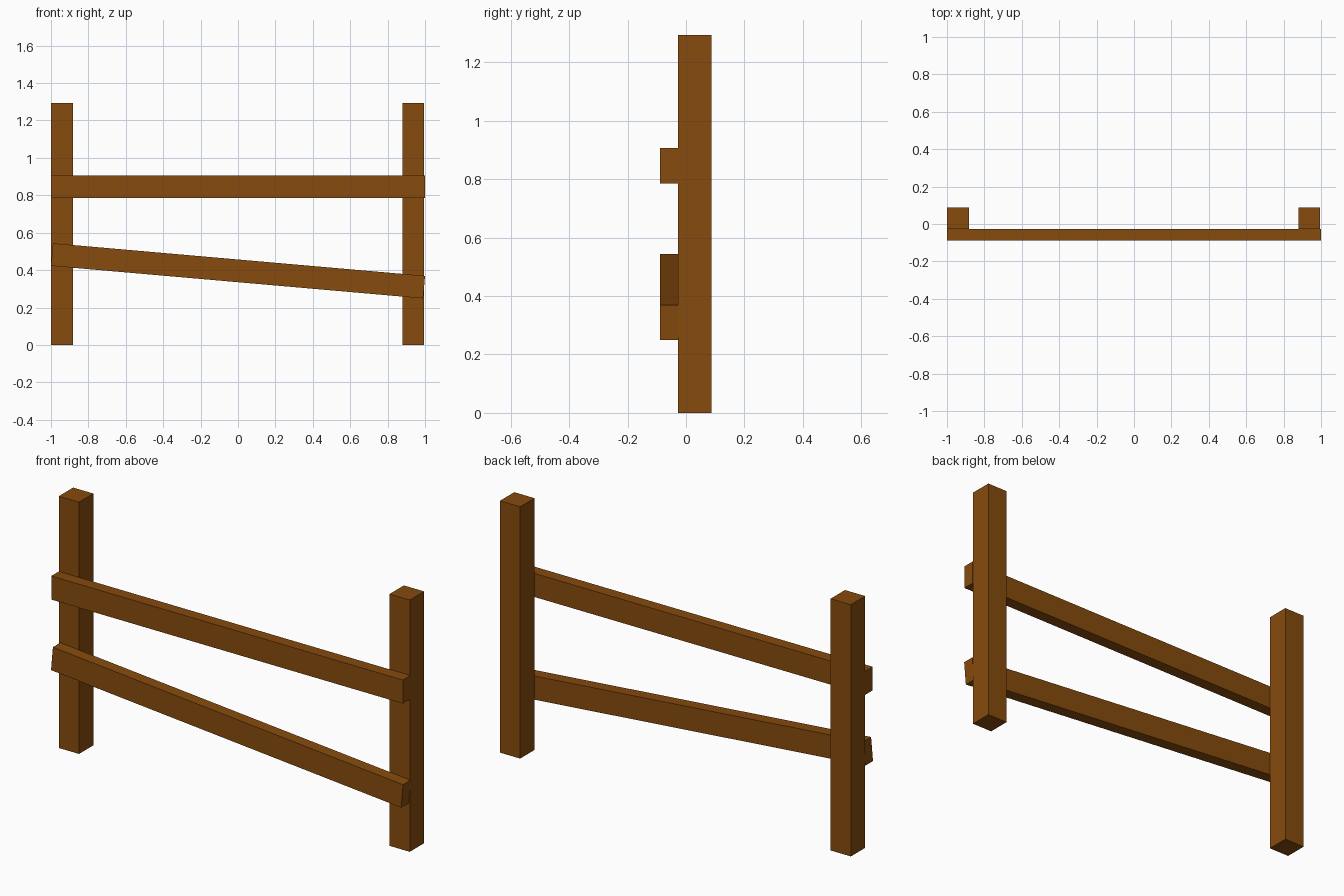
import bpy
from math import radians

if "Cube" in bpy.data.objects:
    bpy.data.objects.remove(bpy.data.objects["Cube"])

wood = bpy.data.materials.new("brown_wood")
wood.diffuse_color = (0.24, 0.07, 0.004, 1)
wood.use_nodes = True
wood.node_tree.nodes["Principled BSDF"].inputs["Base Color"].default_value = wood.diffuse_color


def beam(name, center, size, tilt=0.0):
    bpy.ops.mesh.primitive_cube_add(size=1, location=center,
                                    rotation=(0, radians(tilt), 0))
    ob = bpy.context.object
    ob.name = name
    ob.scale = size
    ob.data.materials.append(wood)
    return ob


# Upright posts at both ends
for side, x in (("left", -0.941), ("right", 0.938)):
    beam(f"{side}_post", (x, 0.030, 0.6465), (0.115, 0.116, 1.293))

# Level upper rail and sloping lower rail, nailed to the front of the posts
rail = (1.997, 0.061, 0.121)
beam("upper_rail", (0, -0.0585, 0.846), rail)
beam("lower_rail", (0, -0.0585, 0.396), rail, tilt=5)
